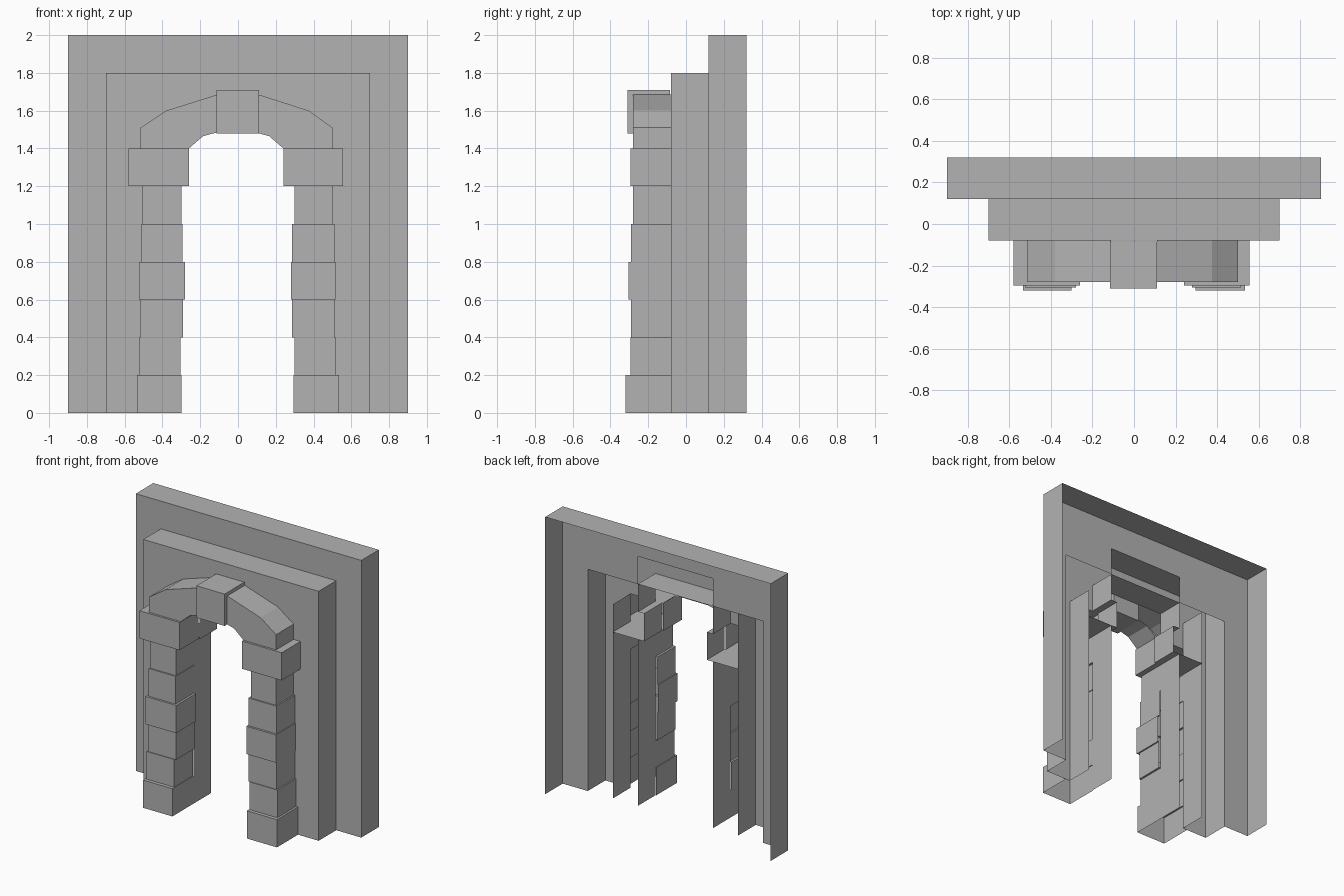
import bpy
import bmesh

if "Cube" in bpy.data.objects:
    bpy.data.objects.remove(bpy.data.objects["Cube"], do_unlink=True)

stone = bpy.data.materials.new("grey_stone")
stone.use_nodes = True
STONE = (0.45, 0.45, 0.45, 1)
stone.diffuse_color = STONE
stone.node_tree.nodes["Principled BSDF"].inputs["Base Color"].default_value = STONE


def finish(name, bm):
    bmesh.ops.remove_doubles(bm, verts=bm.verts, dist=0.0001)
    mesh = bpy.data.meshes.new(name)
    bm.to_mesh(mesh)
    bm.free()
    mesh.materials.append(stone)
    obj = bpy.data.objects.new(name, mesh)
    bpy.context.collection.objects.link(obj)
    return obj


def face(bm, pts):
    bm.faces.new([bm.verts.new(p) for p in pts])


def plate(bm, outline, y):
    """Upright face from an (x, z) outline."""
    face(bm, [(x, y, z) for x, z in outline])


def strip(bm, path, y0, y1):
    """Sweep an (x, z) path from front to back."""
    for (xa, za), (xb, zb) in zip(path, path[1:]):
        face(bm, [(xa, y0, za), (xa, y1, za), (xb, y1, zb), (xb, y0, zb)])


def mirrored(half):
    """Complete a path whose left half is given."""
    return half + [(-x, z) for x, z in reversed(half)]


def slab(name, half_width, height, y0, y1, hole_half):
    """Open-backed wall whose front has a stepped opening."""
    bm = bmesh.new()
    outer = [(half_width, 0), (half_width, height),
             (-half_width, height), (-half_width, 0)]
    plate(bm, outer + mirrored(hole_half), y0)
    strip(bm, outer, y0, y1)
    finish(name, bm)


# Stepped wall behind the arch
slab("outer_wall", 0.9, 2.0, 0.12, 0.32,
     [(-0.7, 0), (-0.7, 1.6), (-0.3, 1.6), (-0.3, 1.8)])
slab("inner_wall", 0.7, 1.8, -0.08, 0.12,
     [(-0.5, 0), (-0.5, 1.4), (-0.3, 1.4), (-0.3, 1.6)])

# Lining of the passage through the wall
bm = bmesh.new()
strip(bm, mirrored([(-0.3, 0), (-0.3, 1.2), (-0.25, 1.2), (-0.25, 1.4),
                    (-0.3, 1.4), (-0.3, 1.6)]), -0.08, 0.12)
finish("passage_lining", bm)

# Outer cheeks and shelf inside each hollow pier
for side, s, top in (("left", 1, 1.4), ("right", -1, 1.6)):
    bm = bmesh.new()
    strip(bm, [(s * 0.5, 0), (s * 0.5, top)], -0.08, 0.12)
    xs = sorted((s * 0.3, s * 0.5))
    strip(bm, [(xs[0], 1.2), (xs[1], 1.2)], -0.28, 0.12)
    finish(side + "_pier_core", bm)

# Piers: stacked stones as (inner x, outer x), capital last
fronts = [-0.32, -0.295, -0.29, -0.305, -0.29, -0.28, -0.295]
piers = {
    "left": (1, [(0.295, 0.535), (0.30, 0.52), (0.285, 0.51), (0.28, 0.515),
                 (0.285, 0.51), (0.30, 0.50), (0.24, 0.555)]),
    "right": (-1, [(0.30, 0.535), (0.305, 0.525), (0.29, 0.515), (0.28, 0.525),
                   (0.295, 0.51), (0.30, 0.505), (0.26, 0.58)]),
}
for side, (s, stones) in piers.items():
    bm = bmesh.new()
    rings = []
    for i, ((xi, xo), yf) in enumerate(zip(stones, fronts)):
        plan = [(s * xo, -0.08), (s * xo, yf), (s * xi, yf), (s * xi, -0.08)]
        for z in (i * 0.2, (i + 1) * 0.2):
            rings.append([(x, y, z) for x, y in plan])
    for low, high in zip(rings, rings[1:]):
        for j in range(3):
            quad = [low[j], low[j + 1], high[j + 1], high[j]]
            face(bm, quad[::-1] if s > 0 else quad)
    face(bm, rings[-1][::-1] if s > 0 else rings[-1])
    finish(side + "_pier", bm)

# Arch halves rising from the capitals to the keystone
arches = {
    "left_arch": [(0.24, 1.4), (0.5, 1.4), (0.5, 1.51), (0.375, 1.6),
                  (0.11, 1.685), (0.11, 1.48), (0.165, 1.465)],
    "right_arch": [(-0.11, 1.485), (-0.11, 1.685), (-0.38, 1.6), (-0.515, 1.51),
                   (-0.515, 1.4), (-0.26, 1.4), (-0.185, 1.465)],
}
for name, outline in arches.items():
    bm = bmesh.new()
    plate(bm, outline, -0.28)
    strip(bm, outline + outline[:1], -0.28, -0.08)
    finish(name, bm)

# Keystone
bm = bmesh.new()
key = [(-0.115, 1.48), (0.11, 1.48), (0.11, 1.71), (-0.115, 1.71)]
plate(bm, key, -0.31)
plate(bm, key[::-1], -0.085)
strip(bm, key + key[:1], -0.31, -0.085)
finish("keystone", bm)
